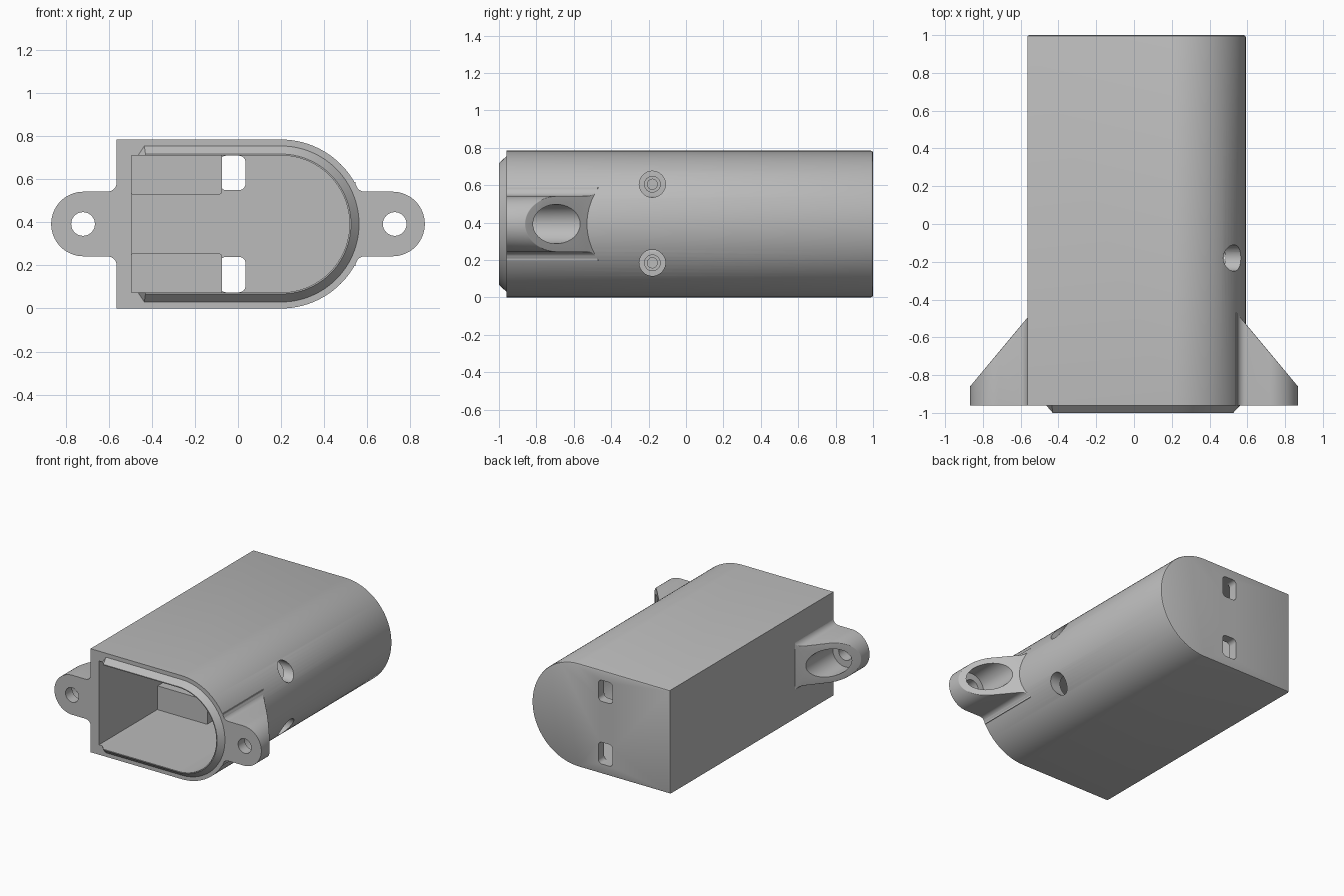
import bpy, bmesh, math
from mathutils import Vector

if "Cube" in bpy.data.objects:
    bpy.data.objects.remove(bpy.data.objects["Cube"])

MID = 0.3925       # height of the long axis
ARC_X = 0.2        # centre of the rounded side
FRONT, BACK = -0.96, 1.0

grey = bpy.data.materials.new("plain_grey")
grey.use_nodes = True
grey.diffuse_color = (0.5, 0.5, 0.5, 1)
grey.node_tree.nodes["Principled BSDF"].inputs["Base Color"].default_value = (0.5, 0.5, 0.5, 1)


def make_object(name, bm):
    bmesh.ops.recalc_face_normals(bm, faces=bm.faces)
    mesh = bpy.data.meshes.new(name)
    bm.to_mesh(mesh)
    bm.free()
    mesh.materials.append(grey)
    obj = bpy.data.objects.new(name, mesh)
    bpy.context.collection.objects.link(obj)
    return obj


def arc(cx, cz, r, a0, a1, steps):
    angles = [math.radians(a0 + (a1 - a0) * i / steps) for i in range(steps + 1)]
    return [(cx + r * math.cos(a), cz + r * math.sin(a)) for a in angles]


def d_outline(left, r):
    return [(left, MID - r)] + arc(ARC_X, MID, r, -90, 90, 48) + [(left, MID + r)]


def rounded_rect(x0, x1, z0, z1, r):
    return (arc(x1 - r, z1 - r, r, 0, 90, 6) + arc(x0 + r, z1 - r, r, 90, 180, 6)
            + arc(x0 + r, z0 + r, r, 180, 270, 6) + arc(x1 - r, z0 + r, r, 270, 360, 6))


def prism(points, y0, y1):
    bm = bmesh.new()
    face = bm.faces.new([bm.verts.new((x, y0, z)) for x, z in points])
    new = bmesh.ops.extrude_face_region(bm, geom=[face])["geom"]
    bmesh.ops.translate(bm, vec=(0, y1 - y0, 0),
                        verts=[v for v in new if isinstance(v, bmesh.types.BMVert)])
    bmesh.ops.recalc_face_normals(bm, faces=bm.faces)
    return bm


def cylinder(start, end, r0, r1):
    bm = bmesh.new()
    start, end = Vector(start), Vector(end)
    bmesh.ops.create_cone(bm, cap_ends=True, segments=40, radius1=r0, radius2=r1,
                          depth=(end - start).length)
    turn = (end - start).to_track_quat('Z', 'Y').to_matrix()
    bmesh.ops.rotate(bm, verts=bm.verts, matrix=turn)
    bmesh.ops.translate(bm, verts=bm.verts, vec=(start + end) / 2)
    return bm


def activate(obj):
    bpy.ops.object.select_all(action='DESELECT')
    obj.select_set(True)
    bpy.context.view_layer.objects.active = obj


def cut(obj, bm):
    cutter = make_object("cutter", bm)
    cutter.hide_render = True
    mod = obj.modifiers.new("cut", 'BOOLEAN')
    mod.operation = 'DIFFERENCE'
    mod.solver = 'EXACT'
    mod.object = cutter
    activate(obj)
    bpy.ops.object.modifier_apply(modifier=mod.name)
    bpy.data.objects.remove(cutter)


def smooth(obj):
    activate(obj)
    bpy.ops.object.shade_smooth_by_angle(angle=math.radians(30))


# Shell: D-shaped tube with a closed, softened back
bm = prism(d_outline(-0.565, MID), FRONT, BACK)
rim = [e for e in bm.edges if all(v.co.y > BACK - 0.001 for v in e.verts)]
bmesh.ops.bevel(bm, geom=rim, offset=0.012, segments=2, profile=0.5, affect='EDGES')
shell = make_object("shell", bm)
cut(shell, prism(d_outline(-0.495, 0.318), -1.1, 0.93))

# Slots in the back wall and screw access holes in the rounded side
for z0, z1 in ((0.075, 0.24), (0.55, 0.71)):
    cut(shell, prism(rounded_rect(-0.085, 0.035, z0, z1, 0.03), 0.85, 1.1))
SCREW_Y = -0.18
for z in (0.185, 0.605):
    cut(shell, cylinder((0.15, SCREW_Y, z), (0.9, SCREW_Y, z), 0.07, 0.07))
smooth(shell)

# Lip: chamfered rim around the top, rounded side and bottom of the opening
bm = bmesh.new()
section = ((0.318, FRONT, -0.465), (0.3625, FRONT, -0.435),
           (0.325, -1.0, -0.43), (0.318, -1.0, -0.43))
rails = [[bm.verts.new((x, y, z)) for x, z in d_outline(left, r)] for r, y, left in section]
for a, b in zip(rails, rails[1:] + rails[:1]):
    for i in range(len(a) - 1):
        bm.faces.new((a[i], a[i + 1], b[i + 1], b[i]))
for end in (0, -1):
    bm.faces.new([rail[end] for rail in rails])
smooth(make_object("front_lip", bm))

# Screw blocks inside the cavity with stepped pilot holes
for name, z0, z1, z in (("lower_screw_block", 0.07, 0.255, 0.185),
                        ("upper_screw_block", 0.53, 0.715, 0.605)):
    block = make_object(name, prism(rounded_rect(-0.5, -0.075, z0, z1, 0.012), -0.26, -0.1))
    cut(block, cylinder((-0.12, SCREW_Y, z), (0, SCREW_Y, z), 0.042, 0.042))
    cut(block, cylinder((-0.4, SCREW_Y, z), (0, SCREW_Y, z), 0.027, 0.027))
    smooth(block)


# Mounting ears: rounded tabs with a sloping gusset and a counterbored hole
def mounting_ear(name, side, root, wall, hole_x):
    cx, r, fillet = 0.718, 0.15, 0.045
    upper = arc(wall + fillet, MID + r + fillet, fillet, 180, 270, 8)
    half = [(root, MID + r + fillet)] + upper + arc(cx, MID, r, 90, 0, 20)
    outline = half + [(x, 2 * MID - z) for x, z in reversed(half[:-1])]
    bm = prism([(side * x, z) for x, z in outline], FRONT, -0.3)
    res = bmesh.ops.bisect_plane(bm, geom=bm.verts[:] + bm.edges[:] + bm.faces[:],
                                 plane_co=(side * 0.868, -0.86, 0),
                                 plane_no=(side * 1.2, 1, 0), clear_outer=True)
    rim = [e for e in res["geom_cut"] if isinstance(e, bmesh.types.BMEdge)]
    bmesh.ops.holes_fill(bm, edges=rim)
    bmesh.ops.recalc_face_normals(bm, faces=bm.faces)
    soft = [e for e in rim if any(abs(v.co.x) > wall + 0.001 for v in e.verts)]
    bmesh.ops.bevel(bm, geom=soft, offset=0.025, segments=4, profile=0.5,
                    affect='EDGES', clamp_overlap=True)
    ear = make_object(name, bm)
    x = side * hole_x
    cut(ear, cylinder((x, -1.1, MID), (x, -0.2, MID), 0.055, 0.055))
    cut(ear, cylinder((x, -0.88, MID), (x, -0.2, MID), 0.105, 0.105))
    smooth(ear)


mounting_ear("right_mounting_ear", -1, 0.53, 0.563, 0.72)
mounting_ear("left_mounting_ear", 1, 0.53, 0.545, 0.728)
